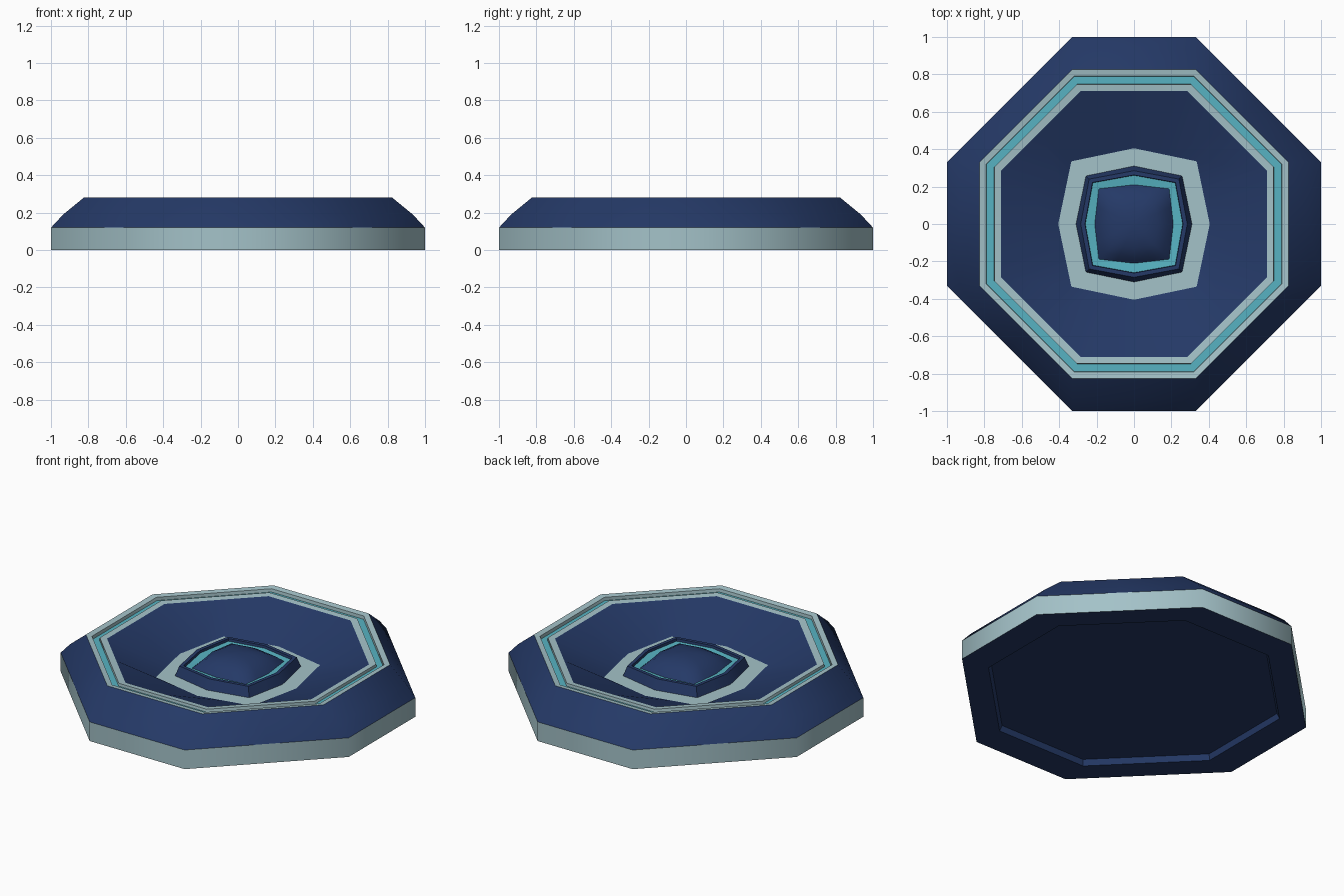
import bpy, bmesh, math

if "Cube" in bpy.data.objects:
    bpy.data.objects.remove(bpy.data.objects["Cube"])


def material(name, rgb):
    m = bpy.data.materials.new(name)
    m.diffuse_color = (*rgb, 1)
    m.use_nodes = True
    m.node_tree.nodes["Principled BSDF"].inputs["Base Color"].default_value = m.diffuse_color
    return m


NAVY = material("navy", (0.018, 0.041, 0.135))
PALE = material("pale_blue_grey", (0.37, 0.54, 0.58))
CYAN = material("cyan", (0.095, 0.45, 0.54))


def octo(a, b, z):
    """Octagon with straight sides at distance a, half-length b (16 points)."""
    m = (a + b) / 2
    return quarter([(a, 0), (a, b), (m, m), (b, a)], z)


def cushion(r, d, z):
    """Octagon with corners on the axes (r) and the diagonals (d, d)."""
    return quarter([(r, 0), ((r + d) / 2, d / 2), (d, d), (d / 2, (r + d) / 2)], z)


def quarter(pts, z):
    out = []
    for _ in range(4):
        out += [(x, y, z) for x, y in pts]
        pts = [(-y, x) for x, y in pts]
    return out


def loft(name, rings, mat, apex=None, cap_first=False, angle=50):
    """Bridge rings; bottom-to-top or outside-to-inside faces outward."""
    bm = bmesh.new()
    loops = [[bm.verts.new(p) for p in r] for r in rings]
    for lo, hi in zip(loops, loops[1:]):
        for j in range(16):
            k = (j + 1) % 16
            bm.faces.new((lo[j], lo[k], hi[k], hi[j]))
    if apex is not None:
        c = bm.verts.new((0, 0, apex))
        for j in range(16):
            bm.faces.new((loops[-1][j], loops[-1][(j + 1) % 16], c))
    if cap_first:
        bm.faces.new(loops[0][::-1])
    me = bpy.data.meshes.new(name)
    bm.to_mesh(me)
    bm.free()
    me.materials.append(mat)
    ob = bpy.data.objects.new(name, me)
    bpy.context.collection.objects.link(ob)
    bpy.ops.object.select_all(action='DESELECT')
    ob.select_set(True)
    bpy.context.view_layer.objects.active = ob
    bpy.ops.object.shade_smooth_by_angle(angle=math.radians(angle))
    return ob


# Underside with shallow recess
loft("underside", [octo(0.81, 0.30, 0.035), octo(0.82, 0.31, 0), octo(1, 0.33, 0)],
     NAVY, cap_first=True, angle=30)
# Outer wall and sloped shoulder
loft("outer_wall", [octo(1, 0.33, 0), octo(1, 0.33, 0.12)], PALE)
loft("shoulder", [octo(1, 0.33, 0.12), octo(0.935, 0.33, 0.19), octo(0.825, 0.33, 0.28)], NAVY)
# Rim with glowing channel
loft("rim_outer_trim", [octo(0.825, 0.33, 0.28), octo(0.79, 0.32, 0.275),
                        octo(0.788, 0.32, 0.255)], PALE)
loft("rim_channel", [octo(0.788, 0.32, 0.255), octo(0.748, 0.305, 0.255)], CYAN)
loft("rim_inner_trim", [octo(0.748, 0.305, 0.255), octo(0.746, 0.305, 0.272),
                        octo(0.71, 0.285, 0.268)], PALE)
# Dished top sinking to the centre
loft("dish", [octo(0.71, 0.285, 0.268), cushion(0.405, 0.335, 0.145)], NAVY)
loft("centre_plate", [cushion(0.405, 0.335, 0.145), cushion(0.31, 0.257, 0.145)], PALE)
# Raised centre lip, inlay ring and dome
loft("centre_lip", [cushion(0.31, 0.257, 0.145), cushion(0.285, 0.24, 0.205),
                    cushion(0.262, 0.222, 0.205), cushion(0.26, 0.22, 0.19)], NAVY, angle=35)
loft("centre_inlay", [cushion(0.26, 0.22, 0.19), cushion(0.21, 0.188, 0.185)], CYAN)
loft("centre_dome", [cushion(0.21, 0.188, 0.185), cushion(0.18, 0.155, 0.218),
                     cushion(0.13, 0.11, 0.245), cushion(0.07, 0.055, 0.26)], NAVY, apex=0.264)
